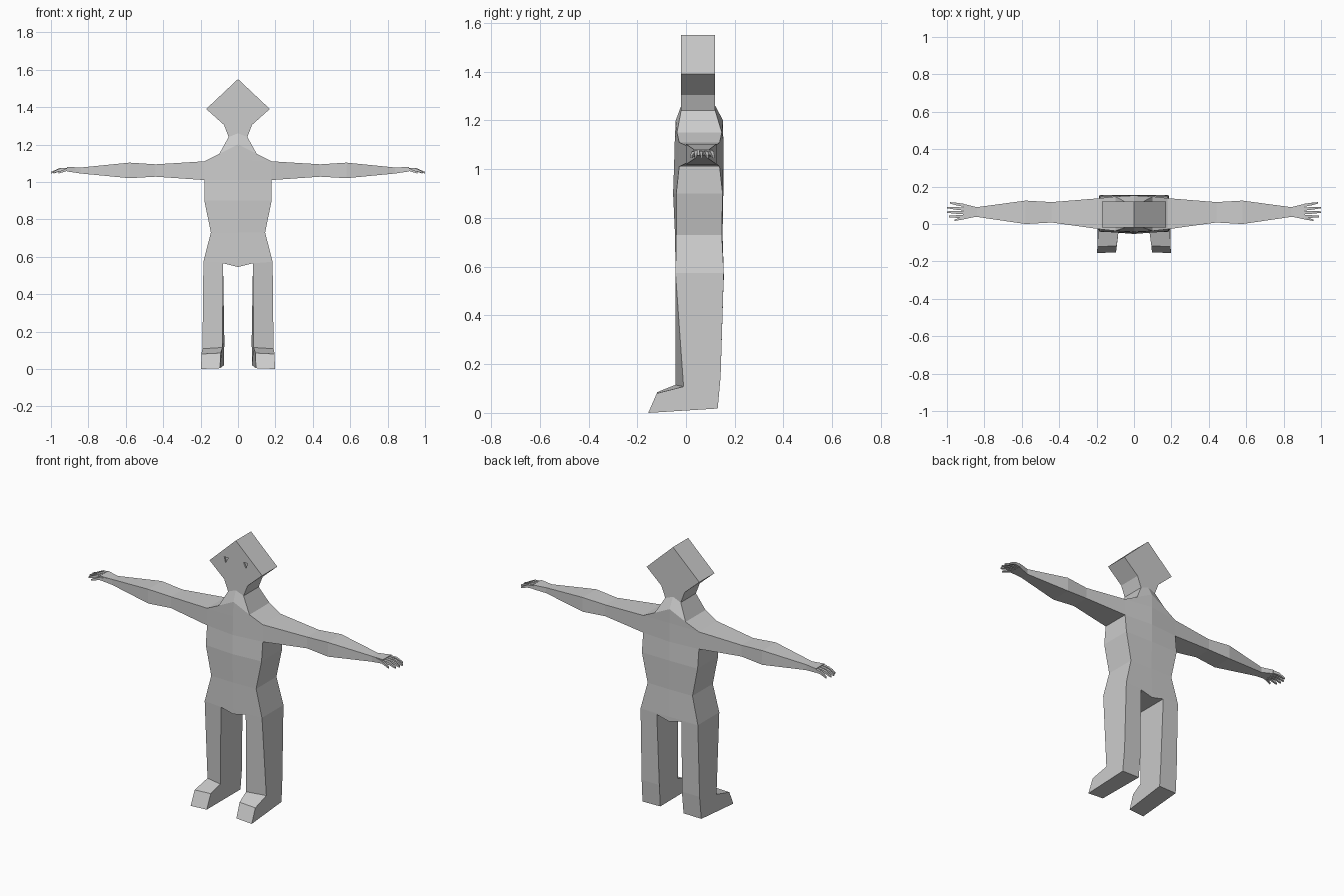
import bpy, bmesh

grey = bpy.data.materials.new("light grey")
grey.diffuse_color = (0.6, 0.6, 0.6, 1)


def loft(name, rings, cap_start=True, cap_end=True, mirror=False):
    """Skin a list of equal-length closed rings of points."""
    bm = bmesh.new()
    rows = [[bm.verts.new(p) for p in ring] for ring in rings]
    n = len(rows[0])
    for a, b in zip(rows, rows[1:]):
        for i in range(n):
            j = (i + 1) % n
            bm.faces.new((a[i], a[j], b[j], b[i]))
    if cap_start:
        bm.faces.new(rows[0][::-1])
    if cap_end:
        bm.faces.new(rows[-1])
    bmesh.ops.remove_doubles(bm, verts=bm.verts, dist=1e-5)
    bmesh.ops.dissolve_degenerate(bm, edges=bm.edges, dist=1e-5)
    bmesh.ops.recalc_face_normals(bm, faces=bm.faces)
    mesh = bpy.data.meshes.new(name)
    bm.to_mesh(mesh)
    bm.free()
    mesh.materials.append(grey)
    ob = bpy.data.objects.new(name, mesh)
    bpy.context.collection.objects.link(ob)
    if mirror:
        mod = ob.modifiers.new("Mirror", 'MIRROR')
        mod.use_mirror_merge = False
    return ob


def body_ring(w, z, cz, yf, yb, cf, cb):
    """Six-point section: two side edges and a centre line front and back."""
    return [(w, yf, z), (0, cf, cz), (-w, yf, z),
            (-w, yb, z), (0, cb, cz), (w, yb, z)]


def box_ring(x, y0, y1, z0, z1):
    return [(x, y0, z0), (x, y1, z0), (x, y1, z1), (x, y0, z1)]


# Head, neck and torso: half width, side z, centre z, side y pair, centre y pair
body = [
    (0.00, 1.55, 1.55, -0.02, 0.12, -0.02, 0.12),
    (0.17, 1.39, 1.39, -0.02, 0.12, -0.02, 0.12),
    (0.075, 1.305, 1.32, -0.02, 0.12, -0.02, 0.12),
    (0.05, 1.24, 1.26, -0.02, 0.12, -0.02, 0.12),
    (0.10, 1.15, 1.20, -0.037, 0.147, -0.042, 0.152),
    (0.18, 1.11, 1.12, -0.028, 0.138, -0.046, 0.153),
    (0.18, 1.01, 1.01, -0.028, 0.138, -0.049, 0.153),
    (0.18, 0.90, 0.90, -0.04, 0.15, -0.053, 0.153),
    (0.145, 0.73, 0.73, -0.04, 0.147, -0.045, 0.15),
    (0.185, 0.573, 0.573, -0.043, 0.155, -0.043, 0.155),
    (0.08, 0.565, 0.545, -0.043, 0.155, -0.043, 0.155),
]
torso = loft("head_and_torso", [body_ring(*r) for r in body], cap_start=False)

# Eyes: small tapered sockets cut into the face
tri = [(-0.013, 1.436), (0.013, 1.436), (0.004, 1.402)]
cutter = loft("eye_cutter", [
    [(0.062 + x, -0.05, z) for x, z in tri],
    [(0.062 + x, -0.012, z) for x, z in tri]], mirror=True)
cutter.hide_render = True
cutter.hide_viewport = True
cut = torso.modifiers.new("Eye sockets", 'BOOLEAN')
cut.operation = 'DIFFERENCE'
cut.solver = 'EXACT'
cut.object = cutter

# Legs with feet: outer and inner side outlines joined across
outer = [(0.185, -0.043, 0.573), (0.19, -0.01, 0.108), (0.196, -0.12, 0.08),
         (0.197, -0.155, 0.0), (0.19, 0.13, 0.018), (0.187, 0.142, 0.15),
         (0.185, 0.155, 0.573)]
inner = [(0.08, -0.043, 0.565), (0.083, -0.044, 0.115), (0.093, -0.118, 0.085),
         (0.096, -0.152, 0.004), (0.075, 0.13, 0.02), (0.073, 0.142, 0.15),
         (0.08, 0.155, 0.565)]
loft("legs", [outer, inner], mirror=True)

# Arms to the palm: x, y pair, z pair
arm = [(0.18, -0.028, 0.138, 1.01, 1.11), (0.44, 0.008, 0.117, 1.028, 1.094),
       (0.58, 0.0, 0.125, 1.02, 1.103), (0.84, 0.038, 0.09, 1.045, 1.077),
       (0.915, 0.03, 0.108, 1.056, 1.08)]
loft("arms", [box_ring(*r) for r in arm], cap_start=False, mirror=True)

# Fingers and thumb: root x, root y, tip x, tip y
fingers = [(0.91, 0.1, 0.985, 0.113), (0.91, 0.08, 1.0, 0.088),
           (0.91, 0.06, 1.0, 0.064), (0.91, 0.04, 0.99, 0.04),
           (0.87, 0.042, 0.96, 0.02)]
for k, (x0, y0, x1, y1) in enumerate(fingers):
    xm, ym = (x0 + x1) / 2, (y0 + y1) / 2
    loft("thumbs" if k == 4 else f"fingers_{k + 1}", [
        box_ring(x0, y0 - 0.008, y0 + 0.008, 1.058, 1.076),
        box_ring(xm, ym - 0.007, ym + 0.007, 1.058, 1.073),
        box_ring(x1, y1 - 0.004, y1 + 0.004, 1.045, 1.054)], mirror=True)
